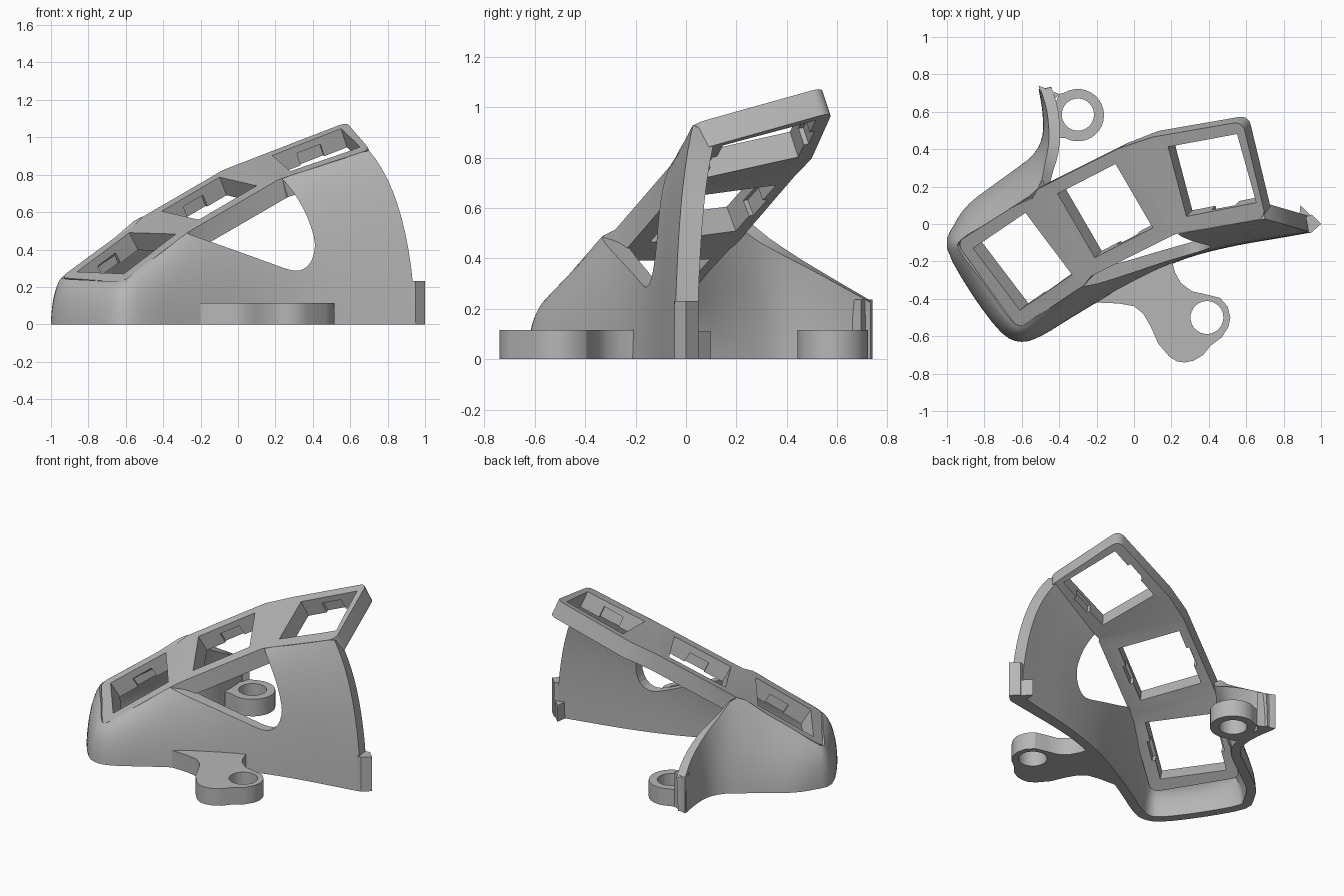
import bpy, bmesh, math
from mathutils import Vector as V

if "Cube" in bpy.data.objects:
    bpy.data.objects.remove(bpy.data.objects["Cube"])

mat = bpy.data.materials.new("grey")
mat.diffuse_color = (0.47, 0.47, 0.47, 1)
mat.use_nodes = True
mat.node_tree.nodes["Principled BSDF"].inputs["Base Color"].default_value = mat.diffuse_color


def finish(name, bm, smooth=None):
    bmesh.ops.recalc_face_normals(bm, faces=bm.faces)
    me = bpy.data.meshes.new(name)
    bm.to_mesh(me)
    bm.free()
    ob = bpy.data.objects.new(name, me)
    bpy.context.collection.objects.link(ob)
    me.materials.append(mat)
    if smooth:
        bpy.ops.object.select_all(action='DESELECT')
        ob.select_set(True)
        bpy.context.view_layer.objects.active = ob
        bpy.ops.object.shade_smooth_by_angle(angle=math.radians(smooth))
    return ob


def prism(name, pts, offset, smooth=None):
    """Solid made by sweeping a polygon along an offset."""
    bm = bmesh.new()
    f = bm.faces.new([bm.verts.new(p) for p in pts])
    r = bmesh.ops.extrude_face_region(bm, geom=[f])
    bmesh.ops.translate(bm, vec=offset, verts=[g for g in r['geom'] if isinstance(g, bmesh.types.BMVert)])
    return finish(name, bm, smooth)


def volume(ob):
    """Volume of the object with its modifiers."""
    bm = bmesh.new()
    bm.from_object(ob, bpy.context.evaluated_depsgraph_get())
    vol = abs(bm.calc_volume())
    bm.free()
    return vol


def cut(ob, tool, low=.5):
    """Subtract a tool, using the first solver that leaves a sensible volume."""
    tool.hide_render = True
    tool.display_type = 'WIRE'
    before = volume(ob)
    m = ob.modifiers.new("cut", 'BOOLEAN')
    m.operation, m.object = 'DIFFERENCE', tool
    for solver in ('EXACT', 'MANIFOLD', 'FLOAT'):
        m.solver = solver
        bpy.context.view_layer.update()
        if low * before < volume(ob) < 1.001 * before:
            return
    ob.modifiers.remove(m)


def flat(pts, z=0):
    return [(x, y, z) for x, y in pts]


def circle(cx, cy, r, n=32):
    return [(cx + r * math.cos(2 * math.pi * i / n), cy + r * math.sin(2 * math.pi * i / n)) for i in range(n)]


def spline(pts, steps=3):
    """Catmull-Rom curve through the points."""
    out = []
    for i in range(len(pts) - 1):
        a, b, c, d = pts[max(i - 1, 0)], pts[i], pts[i + 1], pts[min(i + 2, len(pts) - 1)]
        for k in range(steps):
            t = k / steps
            out.append(0.5 * (2 * b + (c - a) * t + (2 * a - 5 * b + 4 * c - d) * t * t
                              + (3 * b - a - 3 * c + d) * t ** 3))
    return out + [pts[-1]]


# Key plate: strip of back/front edge pairs with thickness along the normal
back = [V(p) for p in [(-.95, -.10, .25), (-.53, .165, .555), (-.51, .19, .575), (-.08, .405, .825),
                       (.10, .465, .895), (.58, .548, 1.08)]]
front = [V(p) for p in [(-.62, -.56, .225), (-.27, -.33, .49), (-.23, -.28, .515), (.21, -.06, .77),
                        (.235, -.05, .78), (.705, .03, .935)]]
normals = [V((-.41, -.34, .85))] * 2 + [V((-.40, -.25, .87))] * 2 + [V((-.29, -.30, .91))] * 2
bm = bmesh.new()
rings = []
for b, f, n in zip(back, front, normals):
    d = n.normalized() * .11
    rings.append([bm.verts.new(p) for p in (b, f, f - d, b - d)])
for r, s in zip(rings, rings[1:]):
    for i in range(4):
        j = (i + 1) % 4
        bm.faces.new((r[i], r[j], s[j], s[i]))
bm.faces.new(rings[0])
bm.faces.new(rings[-1])
corner = [bm.edges.get((r[i], r[j])) for r in (rings[0], rings[-1]) for i, j in ((0, 3), (1, 2))]
bmesh.ops.bevel(bm, geom=corner, offset=.05, segments=5, profile=.5, affect='EDGES')
bmesh.ops.triangulate(bm, faces=bm.faces)
plate = finish("key_plate", bm, 25)

# Shell wall: outer top rail and base rail, joined by a bulging curve
top = [V(p) for p in [
    (-.50, .72, .24), (-.465, .60, .31), (-.455, .45, .40), (-.475, .33, .48), (-.515, .19, .575),
    (-.66, .085, .463), (-.80, -.005, .36), (-.92, -.08, .268), (-.935, -.14, .245), (-.80, -.32, .236),
    (-.67, -.50, .23), (-.605, -.545, .238), (-.53, -.50, .295), (-.40, -.415, .39), (-.27, -.33, .49),
    (-.10, -.22, .59), (.08, -.13, .69), (.24, -.055, .78), (.40, -.025, .833), (.56, .005, .885),
    (.70, .028, .93)]]
base = [V((x, y, 0)) for x, y in [
    (-.51, .72), (-.49, .60), (-.49, .47), (-.54, .37), (-.64, .29),
    (-.75, .21), (-.88, .11), (-.96, 0), (-1, -.13), (-.87, -.37),
    (-.71, -.58), (-.60, -.63), (-.49, -.595), (-.35, -.51), (-.20, -.42),
    (-.02, -.32), (.15, -.235), (.34, -.165), (.55, -.115), (.75, -.08), (.95, -.045)]]
bulge = [.5] * 6 + [.58, .68, .72, .76, .8, .82, .8, .75, .66, .64, .68, .8, .8, .77, .72]
thick = [.06] * 18 + [.07, .08, .09]
top, base, bulge, thick = map(spline, (top, base, bulge, thick))
bm = bmesh.new()
cols = []
ROWS = 12
for i, (t, b) in enumerate(zip(top, base)):
    d = base[min(i + 1, len(base) - 1)] - base[max(i - 1, 0)]
    inward = V((-d.y, d.x, 0)).normalized() * thick[i]
    mid = t.lerp(b, .9)
    mid.z = t.z * bulge[i]
    outer = [t * (1 - s) ** 2 + mid * 2 * s * (1 - s) + b * s * s for s in (k / ROWS for k in range(ROWS + 1))]
    drop = .05 if i > 11 else .015
    inner = [p + inward - V((0, 0, drop * (1 - k / ROWS))) for k, p in enumerate(outer)]
    cols.append([bm.verts.new(p) for p in outer + inner[::-1]])
for a, b in zip(cols, cols[1:]):
    for i in range(len(a)):
        j = (i + 1) % len(a)
        bm.faces.new((a[i], a[j], b[j], b[i]))
for c in (cols[0], cols[-1]):
    for k in range(ROWS):
        bm.faces.new((c[k], c[k + 1], c[-2 - k], c[-1 - k]))
wall = finish("shell_wall", bm, 35)

# Rounded triangular opening in the front wall
outline = [(.225, .79), (.27, .74), (.32, .67), (.37, .575), (.405, .47), (.41, .40), (.39, .335), (.35, .295),
           (.30, .287), (.24, .303)]
opening = [(-.27, .485), (-.24, .56), (.12, .79)] + [tuple(p) for p in spline([V(p) for p in outline], 2)] + [(0, .39)]
cut(wall, prism("wall_opening_cutter", [(x, -.7, z) for x, z in opening], (0, .85, 0)))

# Square key holes with a clip pocket on two sides: corner, width and depth vectors
keys = [((-.86, -.13, .28), (.28, .19, .21), (-.25, .33, .01)),
        ((-.41, .16, .61), (.31, .16, .18), (-.20, .34, .05)),
        ((.18, .41, .91), (.37, .07, .14), (-.10, .37, .09))]
for i, (a, u, v) in enumerate(keys):
    a, u, v = V(a), V(u), V(v)
    n = u.cross(v).normalized()
    hole = [a, a + u, a + u - v, a - v]
    clip = [a + u * .33 + v * .05, a + u * .67 + v * .05, a + u * .67 - v * 1.05, a + u * .33 - v * 1.05]
    hole_tool = prism(f"key_hole_cutter_{i}", [p + n * .06 for p in hole], n * -.21)
    clip_tool = prism(f"clip_cutter_{i}", [p - n * .045 for p in clip], n * -.105)
    cut(plate, hole_tool)
    cut(plate, clip_tool, .9)
    cut(wall, hole_tool, .85)

# Screw lugs
front_lug = prism("front_lug", flat([
    (-.20, -.42), (-.08, -.425), (0, -.44), (.05, -.48), (.09, -.55), (.13, -.64), (.19, -.71), (.23, -.735),
    (.27, -.74), (.32, -.73), (.37, -.70), (.41, -.65), (.47, -.605), (.505, -.55), (.515, -.50), (.50, -.44),
    (.46, -.395), (.38, -.375), (.31, -.36), (.25, -.315), (.22, -.26), (.20, -.19), (0, -.29)]), (0, 0, .115), 30)
cut(front_lug, prism("front_screw_cutter", flat(circle(.39, -.5, .088), -.05), (0, 0, .3)))
arc = [(-.30 + .14 * math.cos(math.radians(t)), .582 + .14 * math.sin(math.radians(t)))
       for t in range(-120, 121, 12)]
back_lug = prism("back_lug", flat(arc + [(-.40, .695), (-.44, .60), (-.42, .46)]), (0, 0, .115), 30)
cut(back_lug, prism("back_screw_cutter", flat(circle(-.30, .585, .086), -.05), (0, 0, .3)))

# Joining blocks at both wall ends
prism("back_end_block", flat([(-.51, .74), (-.40, .695), (-.43, .66), (-.49, .66)]), (0, 0, .237))
prism("right_end_block", flat([(.92, -.047), (.95, -.045), (1, 0), (.95, .05), (.92, .04)]), (0, 0, .232))
prism("right_end_spur", flat([(.88, .01), (.95, .04), (.89, .10)]), (0, 0, .11))
